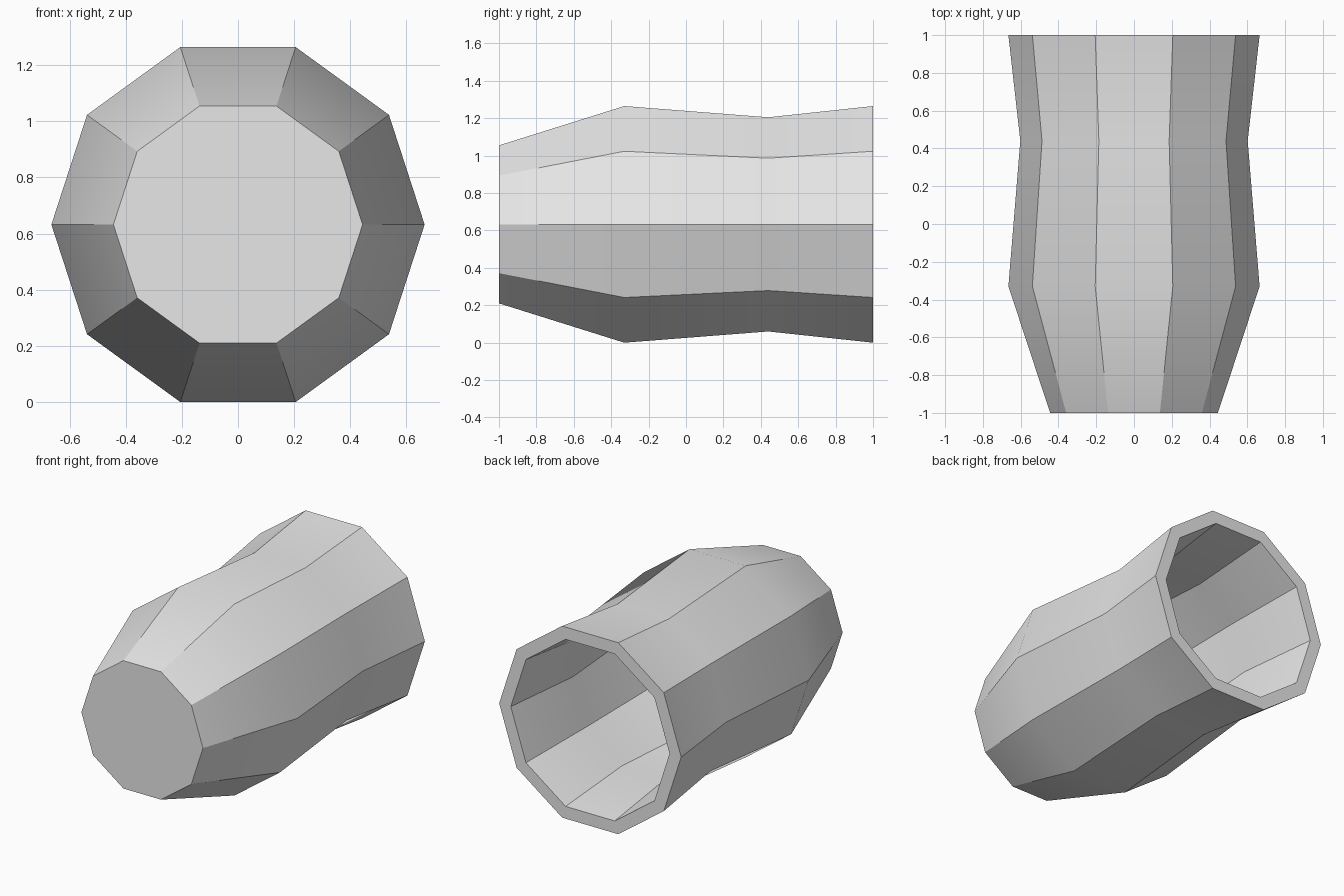
import bpy
import bmesh
from math import cos, sin, tau, radians

SIDES = 10
AXIS_Z = 0.632

if "Cube" in bpy.data.objects:
    bpy.data.objects.remove(bpy.data.objects["Cube"], do_unlink=True)

# Single plain grey
grey = bpy.data.materials.new("light_grey")
grey.use_nodes = True
colour = (0.8, 0.8, 0.8, 1)
grey.diffuse_color = colour
grey.node_tree.nodes["Principled BSDF"].inputs["Base Color"].default_value = colour

# Profile (y, radius): base, outer wall, rim, inner wall, floor
outer = [(-1, 0.444), (-0.33, 0.665), (0.44, 0.602), (1, 0.665)]
inner = [(1, 0.58), (0.44, 0.518), (-0.32, 0.58), (-0.92, 0.382)]

bm = bmesh.new()
rings = []
for y, r in outer + inner:
    angles = [tau * k / SIDES for k in range(SIDES)]
    rings.append([bm.verts.new((r * cos(a), y, AXIS_Z + r * sin(a))) for a in angles])

# Walls between consecutive rings
for a, b in zip(rings, rings[1:]):
    for k in range(SIDES):
        n = (k + 1) % SIDES
        bm.faces.new((a[k], a[n], b[n], b[k]))

# Closed front end and the floor inside
bm.faces.new(rings[0])
bm.faces.new(rings[-1])
bmesh.ops.recalc_face_normals(bm, faces=bm.faces)

mesh = bpy.data.meshes.new("cup_body")
bm.to_mesh(mesh)
bm.free()
mesh.materials.append(grey)
cup = bpy.data.objects.new("cup_body", mesh)
bpy.context.collection.objects.link(cup)

# Smooth along the length, sharp between the sides
bpy.ops.object.select_all(action="DESELECT")
cup.select_set(True)
bpy.context.view_layer.objects.active = cup
bpy.ops.object.shade_smooth_by_angle(angle=radians(30))
